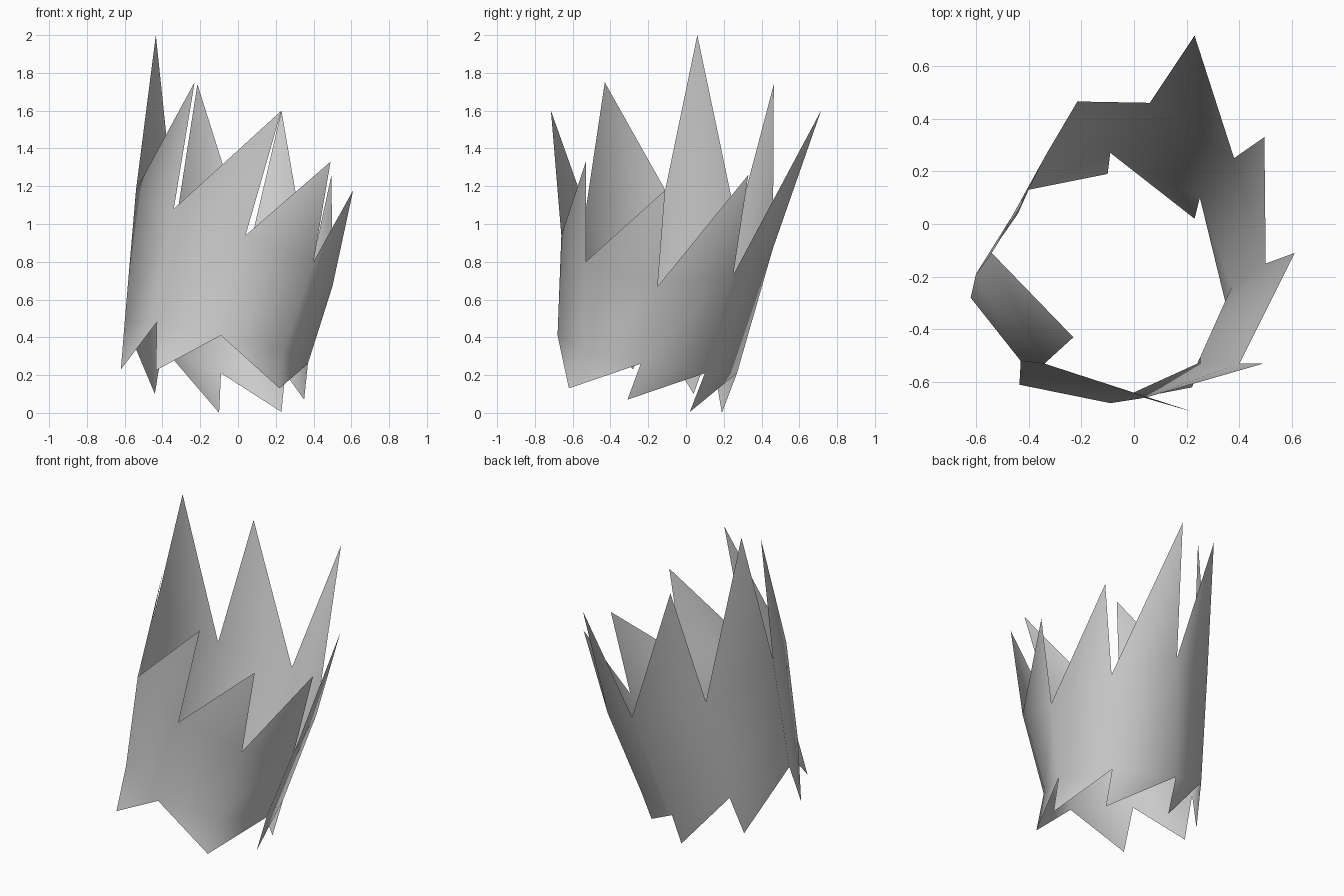
import bpy, bmesh

mat = bpy.data.materials.new("plain_grey")
mat.diffuse_color = (0.6, 0.6, 0.6, 1)

# Eight columns counter-clockwise from the left: upper valleys and lower notches of the band
valleys = [(-.54, -.11, 1.18), (-.34, -.53, 1.08), (.04, -.66, .94), (.40, -.53, .80),
           (.50, -.15, .67), (.38, .25, .73), (.06, .46, .87), (-.33, .27, 1.0)]
notches = [(-.60, -.19, .48), (-.43, -.52, .48), (-.09, -.68, .41), (.24, -.53, .33),
           (.37, -.24, .26), (.25, .10, .21), (-.09, .27, .21), (-.40, .13, .35)]
# Spike tips above each pair of valleys
spikes = [(-.23, -.43, 1.75), (.23, -.715, 1.6), (.49, -.53, 1.33), (.61, -.11, 1.18),
          (.495, .33, 1.26), (.23, .715, 1.6), (-.215, .465, 1.74), (-.435, .06, 2.0)]
# Fang tips below the notches (columns 2 and 3 share one wide fang)
fangs = [(-.62, -.28, .23), (-.435, -.61, .225), (.22, -.62, .13),
         (.35, -.31, .07), (.23, .02, .005), (-.10, .19, 0), (-.44, .04, .10)]
fang_of = [0, 1, 2, 2, 3, 4, 5, 6]

bm = bmesh.new()
V, N, S, F = [[bm.verts.new(p) for p in ring] for ring in (valleys, notches, spikes, fangs)]
for i in range(8):
    j = (i + 1) % 8
    bm.faces.new((N[i], N[j], V[j], V[i]))      # wall of the open shell
    bm.faces.new((V[i], V[j], S[i]))            # spike
    bm.faces.new((N[j], N[i], F[fang_of[i]]))   # fang
for f in bm.faces:
    f.smooth = True

mesh = bpy.data.meshes.new("jagged_shell")
bm.to_mesh(mesh)
bm.free()
mesh.materials.append(mat)
bpy.context.collection.objects.link(bpy.data.objects.new("jagged_shell", mesh))
